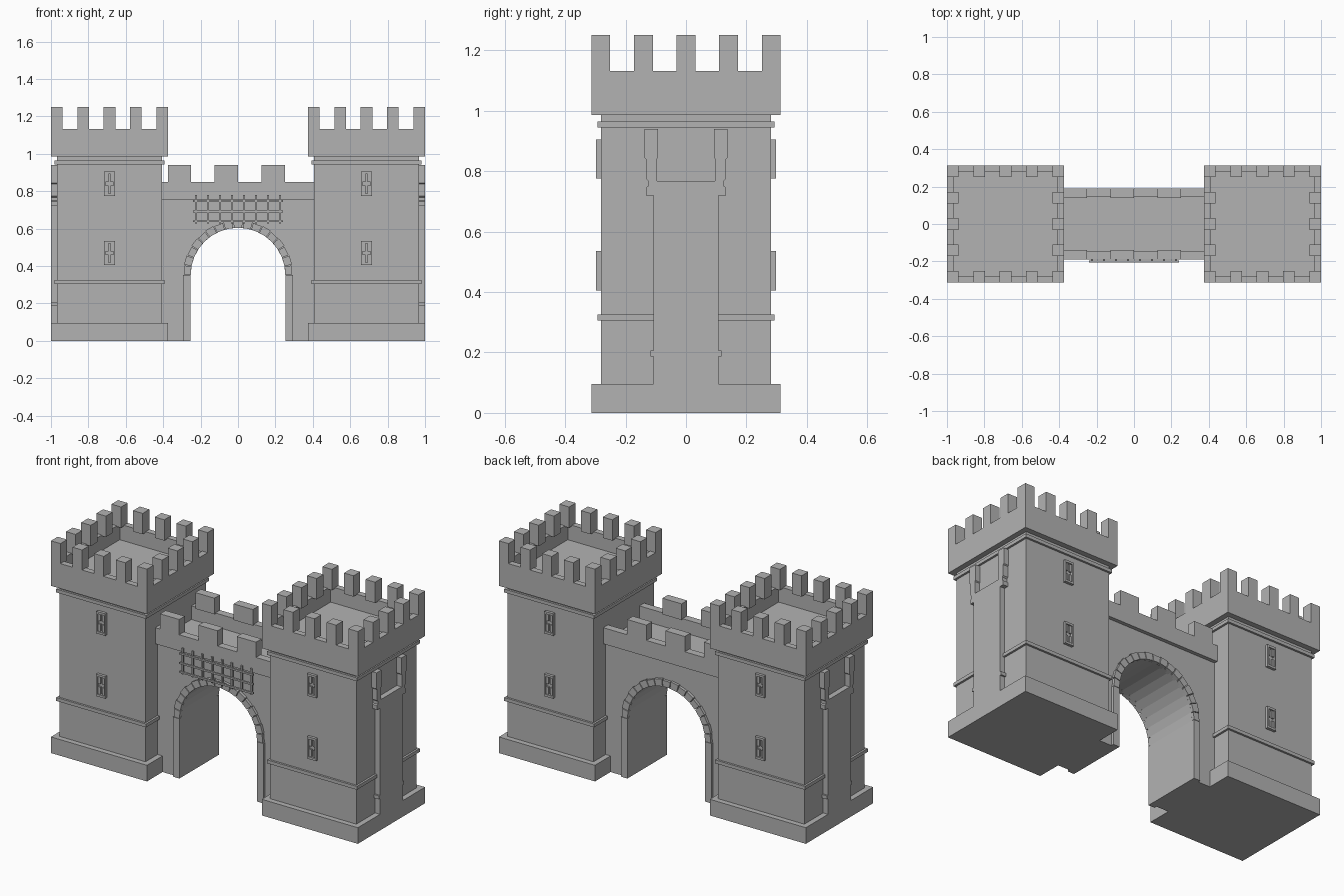
import bpy, bmesh, math

if "Cube" in bpy.data.objects:
    bpy.data.objects.remove(bpy.data.objects["Cube"])

stone = bpy.data.materials.new("grey stone")
stone.diffuse_color = (0.45, 0.45, 0.45, 1)
stone.use_nodes = True
stone.node_tree.nodes["Principled BSDF"].inputs["Base Color"].default_value = stone.diffuse_color


def finish(name, bm):
    bmesh.ops.recalc_face_normals(bm, faces=bm.faces)
    me = bpy.data.meshes.new(name)
    bm.to_mesh(me)
    bm.free()
    me.materials.append(stone)
    ob = bpy.data.objects.new(name, me)
    bpy.context.collection.objects.link(ob)
    return ob


def prism(bm, pts, axis, a, b):
    """Extrude a 2D outline along x or y from a to b."""
    def put(p, t):
        return (t, p[0], p[1]) if axis == "x" else (p[0], t, p[1])
    lo = [bm.verts.new(put(p, a)) for p in pts]
    hi = [bm.verts.new(put(p, b)) for p in pts]
    bm.faces.new(lo)
    bm.faces.new(hi[::-1])
    n = len(pts)
    for i in range(n):
        j = (i + 1) % n
        bm.faces.new((lo[i], hi[i], hi[j], lo[j]))


def box(bm, x0, x1, y0, y1, z0, z1):
    prism(bm, [(x0, z0), (x1, z0), (x1, z1), (x0, z1)], "y", y0, y1)


def boxes(name, items):
    bm = bmesh.new()
    for it in items:
        box(bm, *it)
    return finish(name, bm)


def square(cx, h, z0, z1):
    return (cx - h, cx + h, -h, h, z0, z1)


C, H = 0.687, 0.313          # tower centre and half width
BODY = 0.281

for s, side in ((-1, "left"), (1, "right")):
    cx = s * C
    # tower base, shaft and string courses
    boxes(side + "_tower_base", [square(cx, H, 0, 0.095)])
    boxes(side + "_tower_body", [square(cx, BODY, 0.09, 0.99)])
    boxes(side + "_tower_lower_band", [square(cx, 0.293, 0.305, 0.325)])
    boxes(side + "_tower_upper_band", [square(cx, 0.293, 0.944, 0.964)])

    # crown: floor slab and thin parapet walls
    t, top = 0.035, 1.132
    boxes(side + "_tower_crown", [
        square(cx, H, 0.985, 1.04),
        (cx - H, cx + H, -H, -H + t, 1.04, top),
        (cx - H, cx + H, H - t, H, 1.04, top),
        (cx - H, cx - H + t, -H + t, H - t, 1.04, top),
        (cx + H - t, cx + H, -H + t, H - t, 1.04, top)])

    # merlons: five per side, sharing corners
    w = 0.062
    step = (2 * H - w) / 4
    items = []
    for i in range(5):
        for j in range(5):
            if i in (0, 4) or j in (0, 4):
                x, y = cx - H + i * step, -H + j * step
                items.append((x, x + w, y, y + w, top - 0.005, 1.25))
    boxes(side + "_tower_merlons", items)

    # wall stub on the outer side, cut like a wall cross-section
    half = [(0.107, 0.09), (0.107, 0.187), (0.117, 0.187), (0.117, 0.207),
            (0.107, 0.207), (0.107, 0.72), (0.133, 0.72), (0.133, 0.745),
            (0.126, 0.75), (0.126, 0.768), (0.133, 0.775), (0.133, 0.84),
            (0.138, 0.845), (0.138, 0.94), (0.092, 0.94), (0.092, 0.845),
            (0.096, 0.84), (0.096, 0.768)]
    bm = bmesh.new()
    prism(bm, half + [(-y, z) for y, z in reversed(half)], "x",
          s * 0.95, s * 1.0)
    finish(side + "_wall_stub", bm)

    # arrow-slit windows: frame and four blocks leaving a cross
    for f, face in ((-1, "front"), (1, "back")):
        for zc, level in ((0.47, "lower"), (0.84, "upper")):
            def plate(x0, x1, z0, z1, d):
                ya, yb = sorted((f * 0.275, f * (BODY + d)))
                return (cx + x0, cx + x1, ya, yb, zc + z0, zc + z1)
            items = [plate(-0.029, -0.021, -0.065, 0.065, 0.016),
                     plate(0.021, 0.029, -0.065, 0.065, 0.016),
                     plate(-0.021, 0.021, -0.065, -0.052, 0.016),
                     plate(-0.021, 0.021, 0.052, 0.065, 0.016)]
            for a, b in ((-0.021, -0.006), (0.006, 0.021)):
                items += [plate(a, b, -0.052, -0.009, 0.009),
                          plate(a, b, 0.009, 0.052, 0.009)]
            boxes(f"{side}_{face}_{level}_window", items)

# gate wall with arched opening
R, ZC, W = 0.253, 0.352, 0.168
arc = [(-R * math.cos(math.pi * i / 16), ZC + R * math.sin(math.pi * i / 16))
       for i in range(17)]
bm = bmesh.new()
prism(bm, [(-0.42, 0), (-R, 0)] + arc + [(R, 0), (0.42, 0), (0.42, 0.757),
                                        (-0.42, 0.757)], "y", -W, W)
finish("gate_wall", bm)

# walkway, parapets and merlons over the gate
boxes("gate_walkway", [(-0.42, 0.42, -0.19, 0.19, 0.755, 0.77)])
for f, face in ((-1, "front"), (1, "back")):
    def along(x0, x1, inner, z0, z1):
        ya, yb = sorted((f * inner, f * 0.19))
        return (x0, x1, ya, yb, z0, z1)
    boxes(face + "_gate_parapet", [along(-0.42, 0.42, 0.146, 0.765, 0.85)])
    boxes(face + "_gate_merlons",
          [along(x, x + 0.125, 0.138, 0.845, 0.94)
           for x in (-0.375, -0.125, 0.125)])

    # arch stones and straight jambs
    ya, yb = f * 0.15, f * (W + 0.016)
    bm = bmesh.new()
    n = 17
    for i in range(n):
        a0 = math.pi * (i + 0.04) / n
        a1 = math.pi * (i + 0.96) / n
        ro = 0.294 if i % 2 else 0.290
        prism(bm, [(r * math.cos(a), ZC + r * math.sin(a)) for r, a in
                   ((R, a0), (ro, a0), (ro, a1), (R, a1))], "y", ya, yb)
    finish(face + "_arch_stones", bm)
    y0, y1 = sorted((ya, yb))
    boxes(face + "_arch_jambs", [(-0.295, -R, y0, y1, 0, ZC),
                                 (R, 0.295, y0, y1, 0, ZC)])

# portcullis grille on the front
bars = []
for i in range(8):
    x = -0.224 + i * 0.064
    bars.append((x - 0.005, x + 0.005, -0.199, -0.188, 0.627, 0.78))
for z in (0.64, 0.692, 0.748):
    bars.append((-0.24, 0.24, -0.205, -0.194, z - 0.005, z + 0.005))
boxes("portcullis", bars)
